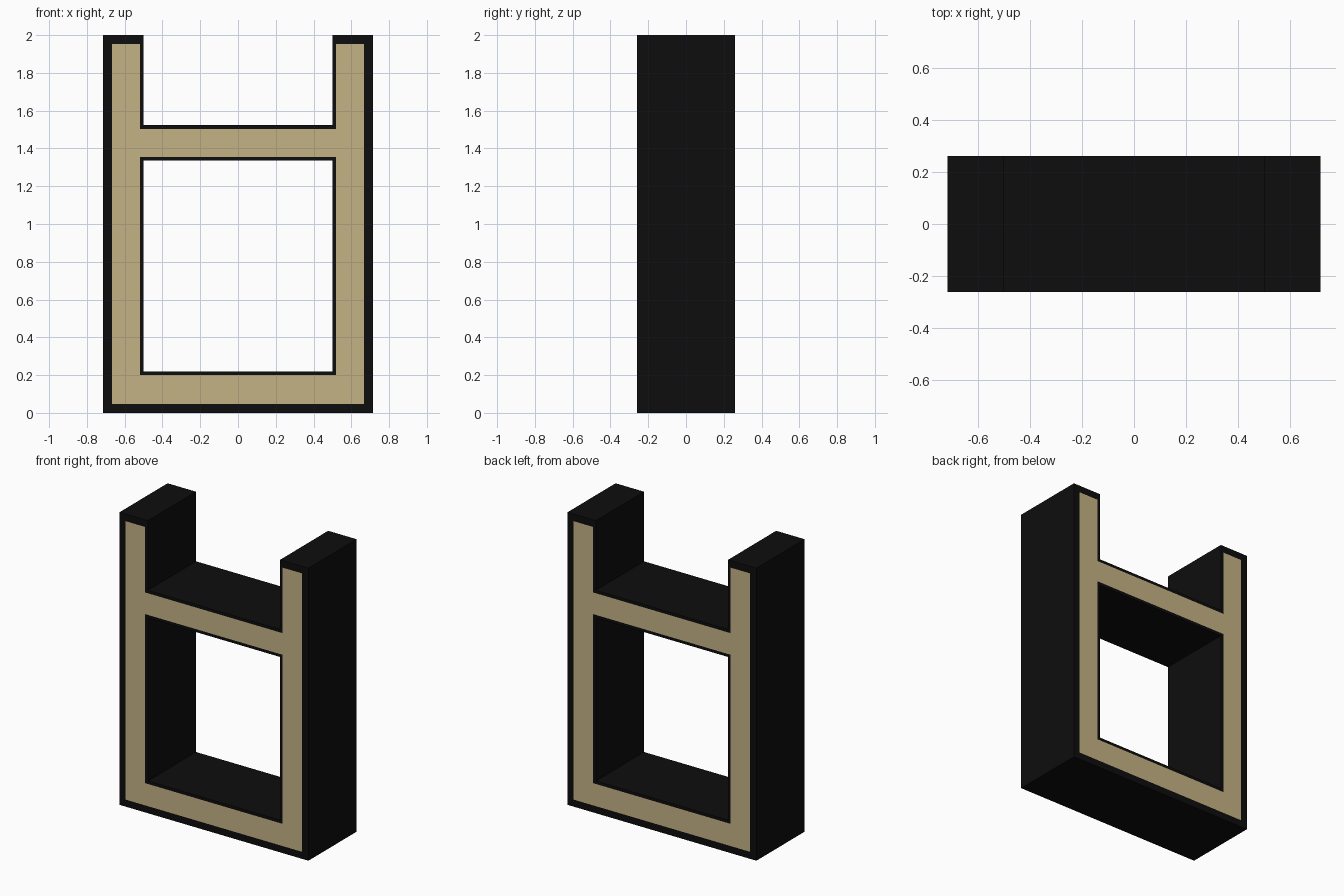
import bpy

cube = bpy.data.objects.get("Cube")
if cube:
    bpy.data.objects.remove(cube, do_unlink=True)


def material(name, colour):
    mat = bpy.data.materials.new(name)
    mat.use_nodes = True
    mat.diffuse_color = colour
    mat.node_tree.nodes["Principled BSDF"].inputs["Base Color"].default_value = colour
    return mat


wood = material("pale wood", (0.56, 0.45, 0.24, 1))
black = material("black laminate", (0.004, 0.004, 0.004, 1))

DEPTH = 0.52
OUTER, CORE_OUT, CORE_IN, INNER = 0.715, 0.668, 0.52, 0.5   # distances from the middle
HEIGHT, SKIN, LINER = 2.0, 0.048, 0.02
BASE_TOP = 0.2
SHELF_LOW, SHELF_HIGH = 1.356, 1.504


def board(name, x0, x1, z0, z1, mat):
    """Full-depth board spanning x0..x1 and z0..z1."""
    bpy.ops.mesh.primitive_cube_add(size=1, location=((x0 + x1) / 2, 0, (z0 + z1) / 2))
    obj = bpy.context.object
    obj.name = name
    obj.scale = (x1 - x0, DEPTH, z1 - z0)
    bpy.ops.object.transform_apply(location=False, rotation=False, scale=True)
    obj.data.materials.append(mat)


def pair(name, near, far, z0, z1, mat):
    board("left_" + name, near, far, z0, z1, mat)
    board("right_" + name, -far, -near, z0, z1, mat)


def span(name, half, z0, z1, mat):
    board(name, -half, half, z0, z1, mat)


# Side posts: wooden core, outer panel, top cap and inner linings
pair("post_core", CORE_IN, CORE_OUT, SKIN, HEIGHT - SKIN, wood)
pair("side_panel", CORE_OUT, OUTER, 0, HEIGHT, black)
pair("post_cap", INNER, CORE_OUT, HEIGHT - SKIN, HEIGHT, black)
pair("upper_lining", INNER, CORE_IN, SHELF_HIGH + LINER, HEIGHT - SKIN, black)
pair("lower_lining", INNER, CORE_IN, BASE_TOP + LINER, SHELF_LOW - LINER, black)

# Base: underside panel, wooden core and lining
span("base_panel", CORE_OUT, 0, SKIN, black)
span("base_core", CORE_IN, SKIN, BASE_TOP, wood)
span("base_lining", CORE_IN, BASE_TOP, BASE_TOP + LINER, black)

# Shelf: wooden core between two linings
span("shelf_core", CORE_IN, SHELF_LOW, SHELF_HIGH, wood)
span("shelf_bottom_lining", CORE_IN, SHELF_LOW - LINER, SHELF_LOW, black)
span("shelf_top_lining", CORE_IN, SHELF_HIGH, SHELF_HIGH + LINER, black)
